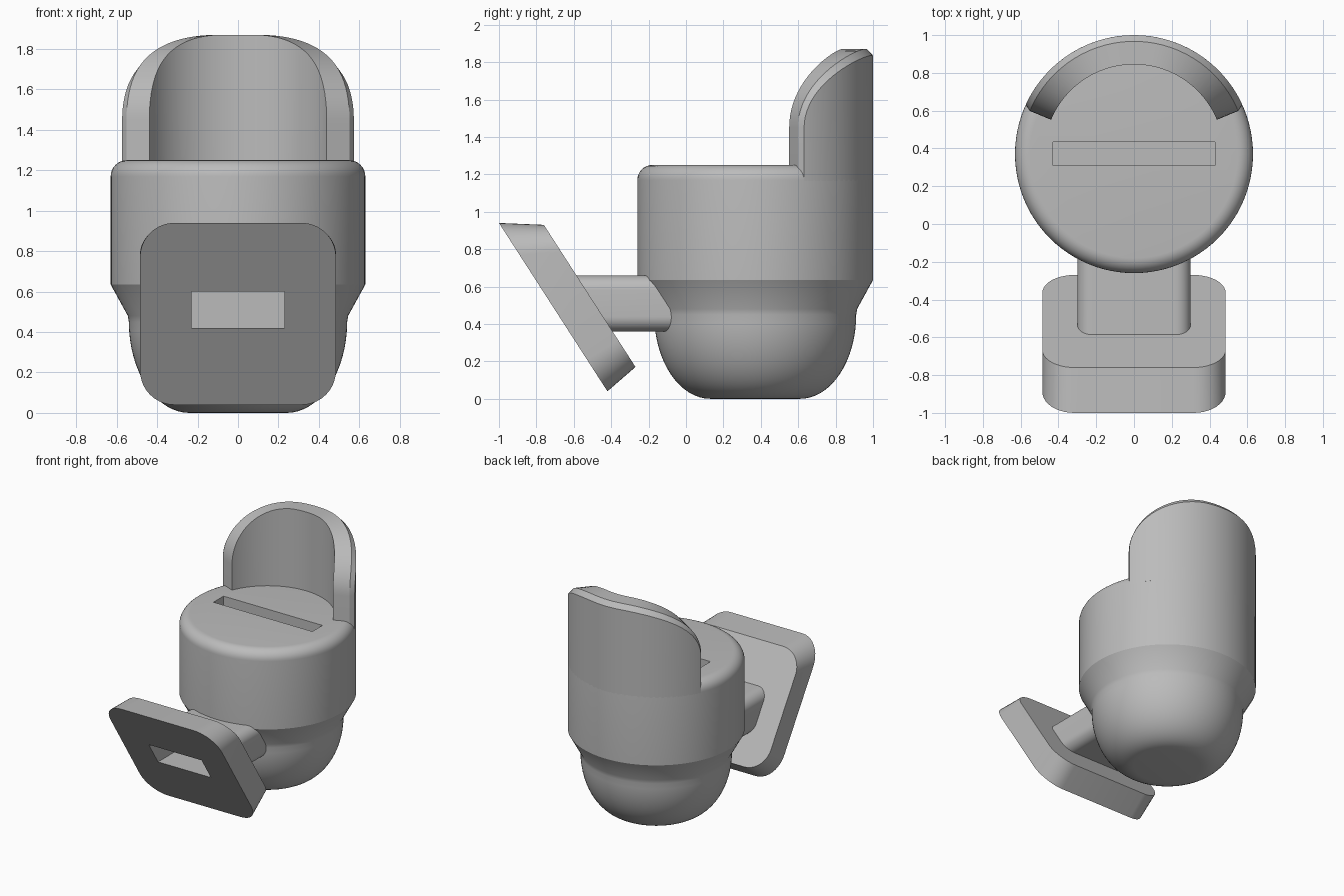
import bpy, bmesh
from math import sin, cos, pi, radians, sqrt
from mathutils import Vector

if "Cube" in bpy.data.objects:
    bpy.data.objects.remove(bpy.data.objects["Cube"], do_unlink=True)

grey = bpy.data.materials.new("plain_grey")
grey.use_nodes = True
grey.diffuse_color = (0.5, 0.5, 0.5, 1)
grey.node_tree.nodes["Principled BSDF"].inputs["Base Color"].default_value = (0.5, 0.5, 0.5, 1)

CY = 0.37      # body axis
R = 0.63       # body radius


def finish(name, bm):
    bmesh.ops.recalc_face_normals(bm, faces=bm.faces[:])
    mesh = bpy.data.meshes.new(name)
    bm.to_mesh(mesh)
    bm.free()
    mesh.materials.append(grey)
    obj = bpy.data.objects.new(name, mesh)
    bpy.context.collection.objects.link(obj)
    return obj


def smooth(obj, angle=25):
    bpy.ops.object.select_all(action='DESELECT')
    obj.select_set(True)
    bpy.context.view_layer.objects.active = obj
    bpy.ops.object.shade_smooth_by_angle(angle=radians(angle))


def loft(name, loops):
    """Skin closed loops of equal length and cap both ends."""
    bm = bmesh.new()
    rings = [[bm.verts.new(p) for p in loop] for loop in loops]
    n = len(rings[0])
    for a, b in zip(rings, rings[1:]):
        for i in range(n):
            j = (i + 1) % n
            bm.faces.new((a[i], a[j], b[j], b[i]))
    bm.faces.new(rings[0])
    bm.faces.new(rings[-1])
    return finish(name, bm)


def rounded_rect(w, h, rw, rh, steps=10):
    """Outline centred on the origin, half sizes w and h, elliptical corners."""
    pts = []
    for k, (sx, sy) in enumerate([(1, 1), (-1, 1), (-1, -1), (1, -1)]):
        for i in range(steps + 1):
            t = (k + i / steps) * pi / 2
            pts.append((sx * (w - rw) + rw * cos(t), sy * (h - rh) + rh * sin(t)))
    return pts


def box(name, lo, hi):
    bm = bmesh.new()
    bmesh.ops.create_cube(bm, size=1)
    lo, hi = Vector(lo), Vector(hi)
    for v in bm.verts:
        v.co = Vector([(lo[i] + hi[i]) / 2 + v.co[i] * (hi[i] - lo[i]) for i in range(3)])
    return finish(name, bm)


def cut(obj, cutter):
    mod = obj.modifiers.new("slot", 'BOOLEAN')
    mod.operation = 'DIFFERENCE'
    mod.solver = 'EXACT'
    mod.object = cutter
    bpy.context.view_layer.update()
    graph = bpy.context.evaluated_depsgraph_get()
    mesh = bpy.data.meshes.new_from_object(obj.evaluated_get(graph))
    obj.modifiers.clear()
    obj.data = mesh


# Body: rounded bowl, flared shoulder, drum with a filleted rim
profile = []
for i in range(17):
    t = pi / 2 * (1 - i / 16)
    profile.append((0.24 + 0.30 * cos(t), 0.45 - 0.45 * sin(t)))
profile += [(0.545, 0.48), (R, 0.635)]
for i in range(9):
    t = pi / 2 * i / 8
    profile.append((R - 0.08 + 0.08 * cos(t), 1.17 + 0.08 * sin(t)))
SEG = 96
body = loft("body", [[(r * cos(2 * pi * i / SEG), CY + r * sin(2 * pi * i / SEG), z)
                      for i in range(SEG)] for r, z in profile])

# Arm: horizontal rounded bar running from the body to the plate
arm_outline = rounded_rect(0.30, 0.15, 0.08, 0.08)
arm = loft("arm", [[(x, y, z + 0.51) for x, z in arm_outline] for y in (-0.55, 0.0)])
# the front end follows the slope of the plate
for v in arm.data.vertices:
    if v.co.y < -0.3:
        v.co.y = -0.34 - 0.64 * v.co.z

# Plate: tilted rounded slab with a level top edge
plate_outline = rounded_rect(0.485, 0.5, 0.17, 0.19)


def tilted(low, high):
    low, high = Vector(low), Vector(high)
    return [(x, *low.lerp(high, t + 0.5)) for x, t in plate_outline]


plate = loft("tilted_plate", [tilted((-0.42, 0.04), (-1.0, 0.94)),
                              tilted((-0.27, 0.17), (-0.76, 0.93))])

# Slots: one in the lid, one through the plate and arm
lid_cutter = box("lid_slot_cutter", (-0.43, 0.31, 0.85), (0.43, 0.435, 1.4))
front_cutter = box("front_slot_cutter", (-0.23, -1.3, 0.42), (0.23, 0.1, 0.6))
cut(body, lid_cutter)
for part in (body, arm, plate):
    cut(part, front_cutter)
for cutter in (lid_cutter, front_cutter):
    bpy.data.objects.remove(cutter, do_unlink=True)

# Backrest: curved shell with an arched top and a chamfered outer edge
INNER, MID, BASE = 0.475, 0.597, 1.165
SPRING, RISE, END, ARCH = 1.45, 0.42, 67.5, 57
bm = bmesh.new()


def vert(r, off, z):
    t = radians(90 - off)
    return bm.verts.new((r * cos(t), CY + r * sin(t), z))


half = [END - ARCH * (1 - cos(pi / 2 * i / 20)) for i in range(21)]
offsets = half + [END - ARCH - i * (END - ARCH) / 3 for i in (1, 2)]
offsets = offsets + [0] + [-o for o in reversed(offsets)]
columns = []
for off in offsets:
    u = max(0, (abs(off) - (END - ARCH)) / ARCH)
    lift = sqrt(max(0, 1 - u * u))
    z, outer_z, outer = SPRING + RISE * lift, SPRING + (RISE - 0.035) * lift, off * 0.97
    columns.append([vert(INNER, off, BASE), vert(INNER, off, z), vert(MID, off, z),
                    vert(R, outer, outer_z), vert(R, outer, BASE)])
for a, b in zip(columns, columns[1:]):
    for i in range(5):
        j = (i + 1) % 5
        bm.faces.new((a[i], a[j], b[j], b[i]))
for col, off in ((columns[0], END), (columns[-1], -END)):
    foot = vert(MID, off, BASE)
    bm.faces.new((col[0], col[1], col[2], foot))
    bm.faces.new((foot, col[2], col[3], col[4]))
    bm.faces.new((col[0], foot, col[4]))
backrest = finish("backrest", bm)

for part in (body, arm, plate, backrest):
    smooth(part)
